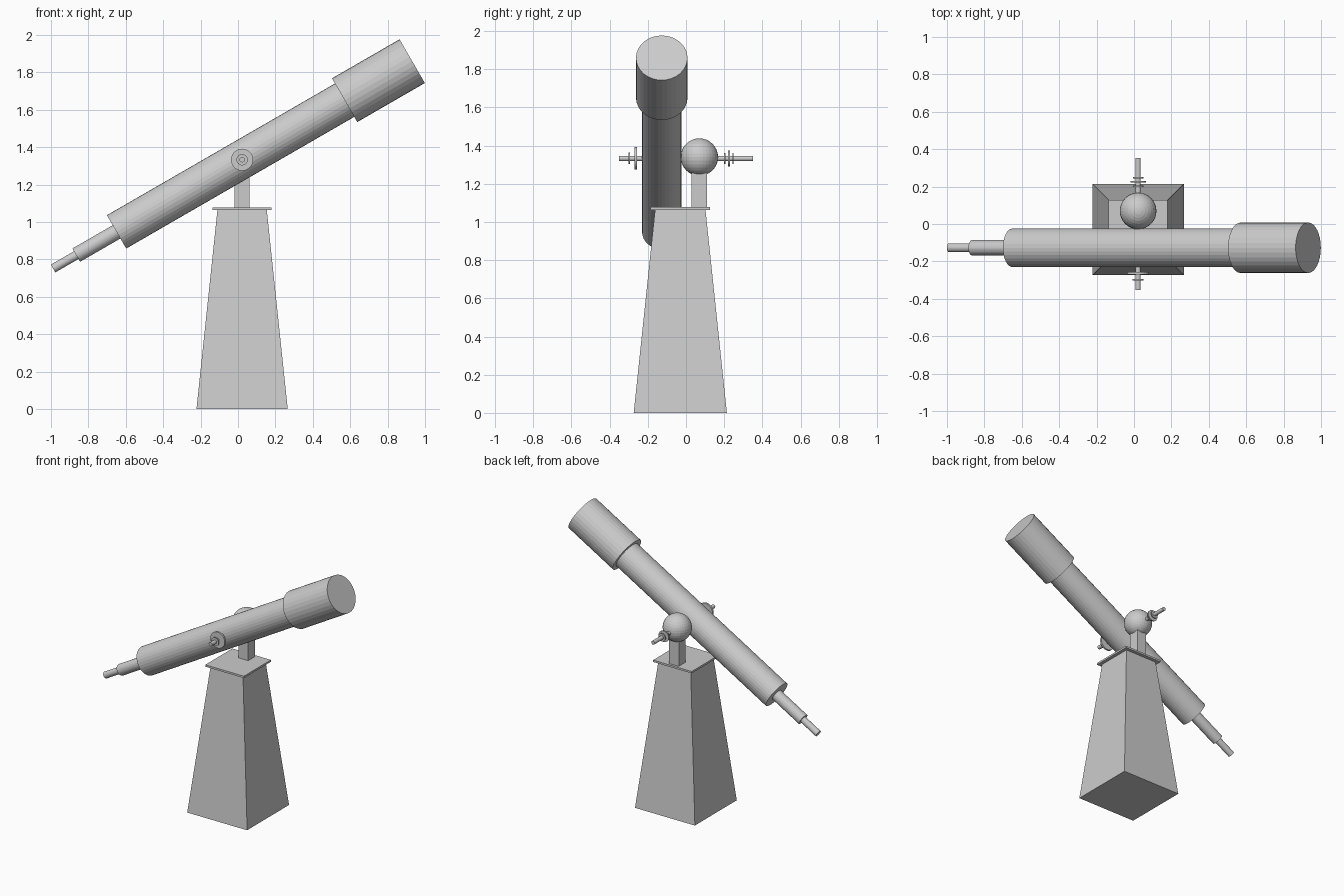
import bpy, bmesh, math
from mathutils import Matrix, Vector

if "Cube" in bpy.data.objects:
    bpy.data.objects.remove(bpy.data.objects["Cube"])

grey = bpy.data.materials.new("plain_grey")
grey.diffuse_color = (0.6, 0.6, 0.6, 1)
grey.use_nodes = True
grey.node_tree.nodes["Principled BSDF"].inputs["Base Color"].default_value = grey.diffuse_color

CX, CY = 0.022, -0.03              # pier axis
PIVOT = Vector((CX, -0.127, 1.335))  # middle of the tube
SIDES = 32


def finish(name, bm):
    bmesh.ops.recalc_face_normals(bm, faces=bm.faces)
    me = bpy.data.meshes.new(name)
    bm.to_mesh(me)
    bm.free()
    me.materials.append(grey)
    ob = bpy.data.objects.new(name, me)
    bpy.context.collection.objects.link(ob)
    return ob


def lathe(name, profile, matrix):
    """Closed solid from (radius, height) rings about local z."""
    bm = bmesh.new()
    rings = []
    for r, h in profile:
        rings.append([bm.verts.new((r * math.cos(a), r * math.sin(a), h))
                      for a in (2 * math.pi * i / SIDES for i in range(SIDES))])
    for lo, hi in zip(rings, rings[1:]):
        for i in range(SIDES):
            j = (i + 1) % SIDES
            bm.faces.new((lo[i], lo[j], hi[j], hi[i]))
    bm.faces.new(rings[0])
    bm.faces.new(rings[-1])
    bm.transform(matrix)
    return finish(name, bm)


def block(name, x, y, half_low, half_high, z0, z1):
    """Square block, tapered when the two half widths differ."""
    bm = bmesh.new()
    bmesh.ops.create_cube(bm, size=2)
    for v in bm.verts:
        h, z = (half_high, z1) if v.co.z > 0 else (half_low, z0)
        v.co = (x + v.co.x * h, y + v.co.y * h, z)
    return finish(name, bm)


# Pier, top plate and post
block("pier", CX, CY, 0.244, 0.132, 0, 1.064)
block("top_plate", CX, CY, 0.157, 0.157, 1.064, 1.078)
block("post", CX, 0.07, 0.04, 0.04, 1.078, 1.28)

# Ball head
bm = bmesh.new()
bmesh.ops.create_uvsphere(bm, u_segments=32, v_segments=16, radius=0.098)
bm.transform(Matrix.Translation((CX, 0.07, 1.34)))
finish("ball_head", bm)

# Telescope tube, tilted 30 degrees upward towards +x
tilt = Matrix.Translation(PIVOT) @ Matrix.Rotation(math.radians(60), 4, 'Y')
for name, r, a, b in (("main_tube", 0.103, -0.775, 0.64),
                      ("dew_shield", 0.135, 0.633, 1.05),
                      ("focuser", 0.041, -1.024, -0.77),
                      ("eyepiece", 0.024, -1.167, -1.02)):
    lathe(name, [(r, a), (r, b)], tilt)

# Cross axle with its washers and knobs, along y
along_y = Matrix.Translation((CX, 0, 1.333)) @ Matrix.Rotation(math.radians(-90), 4, 'X')
for name, r, a, b in (("axle", 0.014, -0.352, 0.352),
                      ("front_washer", 0.059, -0.27, -0.257),
                      ("front_nut", 0.03, -0.301, -0.293),
                      ("back_inner_nut", 0.028, 0.199, 0.206),
                      ("back_washer", 0.041, 0.221, 0.23),
                      ("back_outer_nut", 0.028, 0.243, 0.25)):
    lathe(name, [(r, a), (r, b)], along_y)
